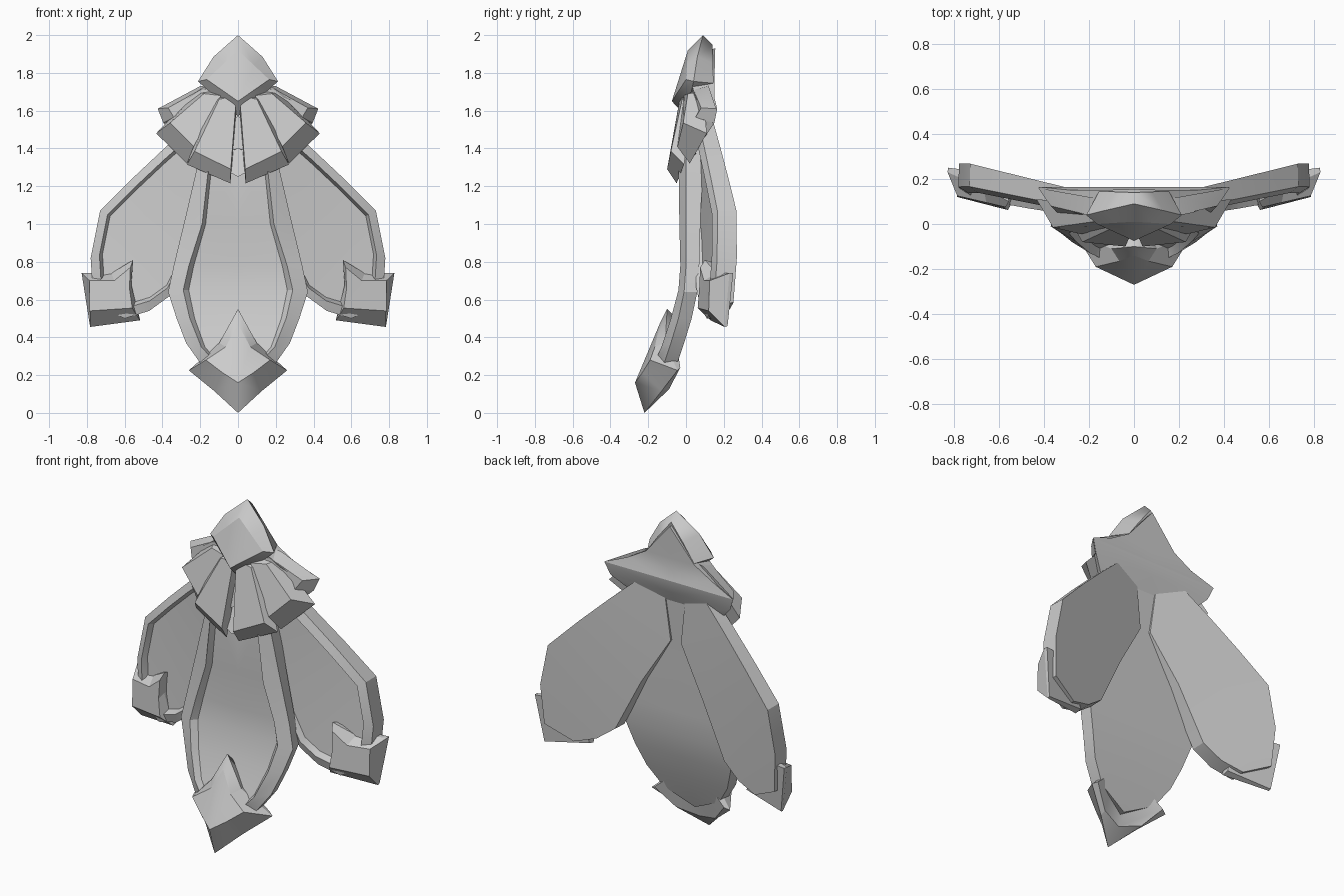
import bpy, bmesh, math

grey = bpy.data.materials.new("stone_grey")
grey.diffuse_color = (0.6, 0.6, 0.6, 1)


def cap(bm, ring, style):
    """Close a ring: 'spine' runs to x=0, 'ladder' bridges both sides, 'flat' is one face."""
    n = len(ring)
    if style == "spine":
        mid = [bm.verts.new((0, v.co.y, v.co.z)) for v in ring]
        for i in range(n - 1):
            bm.faces.new((ring[i], ring[i + 1], mid[i + 1], mid[i]))
    elif style == "ladder":
        for i in range(n // 2 - 1):
            bm.faces.new((ring[i], ring[i + 1], ring[n - 2 - i], ring[n - 1 - i]))
    else:
        bm.faces.new(ring)


def loft(name, rings, closed=True, style="flat", angle=25):
    """Skin rings from back to front on the right half and mirror across x."""
    bm = bmesh.new()
    rows = [[bm.verts.new(p) for p in r] for r in rings]
    n = len(rows[0])
    for a, b in zip(rows, rows[1:]):
        for i in range(n if closed else n - 1):
            j = (i + 1) % n
            bm.faces.new((a[i], a[j], b[j], b[i]))
    cap(bm, rows[0], style)
    cap(bm, rows[-1], style)
    bmesh.ops.remove_doubles(bm, verts=bm.verts[:], dist=0.0005)
    bmesh.ops.recalc_face_normals(bm, faces=bm.faces[:])
    me = bpy.data.meshes.new(name)
    bm.to_mesh(me)
    bm.free()
    me.materials.append(grey)
    ob = bpy.data.objects.new(name, me)
    bpy.context.collection.objects.link(ob)
    mod = ob.modifiers.new("mirror", "MIRROR")
    mod.use_clip = True
    mod.merge_threshold = 0.0005
    bpy.ops.object.select_all(action="DESELECT")
    ob.select_set(True)
    bpy.context.view_layer.objects.active = ob
    bpy.ops.object.shade_smooth_by_angle(angle=math.radians(angle))
    return ob


# Centre petal: curved blade with raised rim and sunken panel
outer = [(0, .0, 1.57), (.17, .0, 1.5), (.275, 0, 1.05), (.34, 0, .78), (.37, -.01, .64),
         (.325, -.04, .5), (.275, -.08, .37), (.19, -.12, .25), (0, -.155, .16)]
rim = [(0, -.03, 1.4), (.15, -.04, 1.35), (.19, -.035, 1.0), (.26, -.03, .78), (.29, -.04, .65),
       (.255, -.08, .5), (.195, -.13, .35), (.13, -.16, .28), (0, -.17, .22)]
back = [(x * .97, y + .07 + .05 * max(0, z - .9), z) for x, y, z in outer]
panel = [(x * .9, y + .035, z) for x, y, z in rim]
loft("centre_petal", [back, outer, rim, panel], closed=False, style="spine")

# Side petals: slanted blades swept backwards, lower ends leaning forward
shape = [(.2, 1.57), (.38, 1.41), (.55, 1.25), (.73, 1.07), (.78, .82), (.765, .58),
         (.6, .5), (.47, .54), (.36, .62), (.2, .94), (.03, 1.22), (.07, 1.55)]


def petal_ring(scale, y0, slope):
    pts = [(.45 + (x - .45) * scale, .92 + (z - .92) * scale) for x, z in shape]
    return [(x, y0 + slope * x + .06 * min(0, z - 1), z) for x, z in pts]


loft("side_petals", [petal_ring(.99, .088, .247), petal_ring(1, .02, .2), petal_ring(.86, 0, .2),
                     petal_ring(.81, .037, .2)], style="ladder")

# Pointed cap on the centre petal
loft("centre_tip", [
    [(0, -.05, .5), (.09, -.05, .36), (.23, -.03, .24), (.13, -.09, .125), (0, -.13, .09)],
    [(0, -.1, .55), (.1, -.11, .37), (.26, -.045, .225), (.125, -.13, .115), (0, -.22, 0)],
    [(0, -.14, .47), (.065, -.165, .35), (.17, -.19, .28), (.085, -.23, .215), (0, -.27, .16)]],
    closed=False, angle=12)

# Square caps on the side petals
loft("side_tips", [
    [(.825, .25, .74), (.67, .23, .74), (.57, .19, .78), (.57, .18, .68), (.52, .17, .5), (.783, .22, .46)],
    [(.828, .23, .74), (.67, .16, .74), (.555, .1, .81), (.565, .11, .68), (.52, .13, .49), (.783, .205, .455)],
    [(.785, .125, .7), (.655, .095, .7), (.57, .075, .77), (.575, .07, .66), (.56, .062, .555), (.785, .12, .54)]],
    style="ladder", angle=12)

# Collar leaves: front face in front of a longer, wider back face
loft("inner_leaves", [
    [(.0, .04, 1.7), (.14, .04, 1.68), (.27, -.01, 1.315), (.04, -.05, 1.215)],
    [(.008, -.03, 1.68), (.1, -.02, 1.66), (.23, -.08, 1.385), (.038, -.1, 1.29)]])
loft("middle_leaves", [
    [(.08, .08, 1.72), (.22, .09, 1.7), (.433, .11, 1.48), (.27, .02, 1.32)],
    [(.09, -.01, 1.68), (.18, .01, 1.69), (.36, -.015, 1.535), (.235, -.045, 1.41)]])
loft("outer_leaves", [
    [(.1, .11, 1.74), (.2, .12, 1.73), (.425, .16, 1.61), (.395, .145, 1.535), (.2, .09, 1.5)],
    [(.12, .03, 1.72), (.2, .04, 1.71), (.37, .08, 1.615), (.34, .05, 1.565), (.18, .04, 1.56)]])

# Collar backing plate, filling the grooves between the leaves
loft("collar_back", [
    [(0, .155, 1.93), (.16, .15, 1.74), (.28, .15, 1.67), (.425, .165, 1.61), (.395, .15, 1.535),
     (.26, .06, 1.4), (.13, .04, 1.33), (0, .03, 1.3)],
    [(0, .03, 1.9), (.16, .03, 1.74), (.26, .05, 1.67), (.36, .09, 1.6), (.34, .07, 1.53),
     (.24, .0, 1.4), (.13, -.03, 1.32), (0, -.06, 1.25)]], closed=False, style="spine")

# Faceted crown stone
loft("crown_stone", [
    [(0, .14, 1.95), (.08, .143, 1.85), (.155, .145, 1.745), (0, .07, 1.62)],
    [(0, .09, 2.0), (.13, .06, 1.885), (.212, .04, 1.755), (0, 0, 1.57)],
    [(0, .01, 1.92), (.085, .005, 1.84), (.165, -.0, 1.765), (0, -.075, 1.65)]], closed=False, angle=12)
